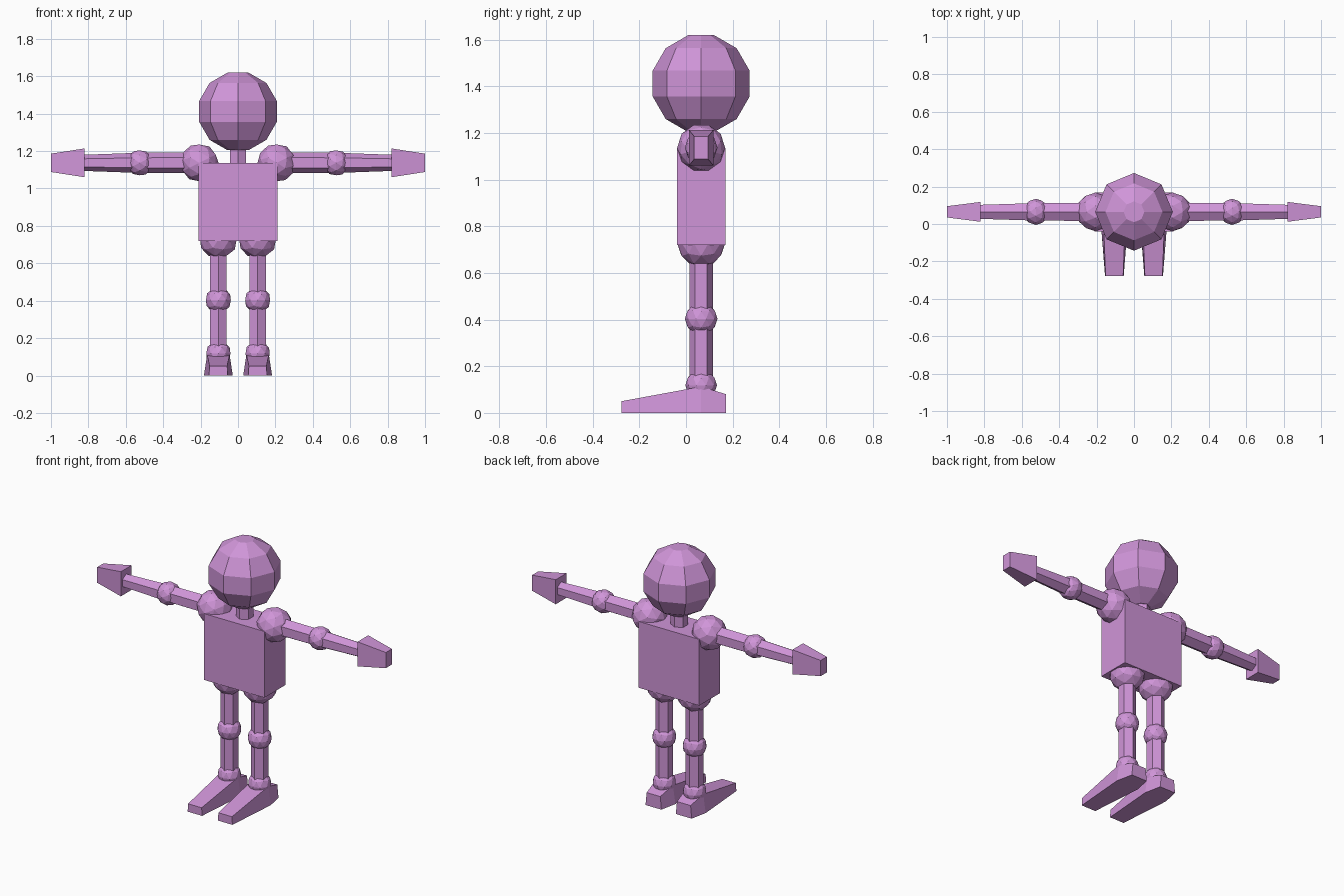
import bpy, bmesh, math
from mathutils import Matrix, Vector

if "Cube" in bpy.data.objects:
    bpy.data.objects.remove(bpy.data.objects["Cube"])

AXIS_Y = 0.065      # depth of the body axis
ARM_Z = 1.137       # height of the arms
LEG_X = 0.105       # sideways offset of the legs

skin = bpy.data.materials.new("orchid")
skin.diffuse_color = (0.63, 0.30, 0.69, 1)
skin.use_nodes = True
skin.node_tree.nodes["Principled BSDF"].inputs["Base Color"].default_value = skin.diffuse_color


def finish(name, bm):
    bmesh.ops.recalc_face_normals(bm, faces=bm.faces[:])
    me = bpy.data.meshes.new(name)
    bm.to_mesh(me)
    bm.free()
    me.materials.append(skin)
    ob = bpy.data.objects.new(name, me)
    bpy.context.collection.objects.link(ob)
    return ob


def loft(name, rings):
    """Join rings of points with quads and close both ends."""
    bm = bmesh.new()
    loops = [[bm.verts.new(p) for p in ring] for ring in rings]
    n = len(loops[0])
    for a, b in zip(loops, loops[1:]):
        for i in range(n):
            j = (i + 1) % n
            bm.faces.new((a[i], a[j], b[j], b[i]))
    bm.faces.new(loops[0])
    bm.faces.new(loops[-1])
    return finish(name, bm)


def ball(name, centre, r, along_x=False):
    bm = bmesh.new()
    m = Matrix.Translation(centre)
    if along_x:
        m = m @ Matrix.Rotation(math.pi / 2, 4, 'Y')
    bmesh.ops.create_icosphere(bm, subdivisions=2, radius=r, matrix=m)
    return finish(name, bm)


def turn(centre, r, n, along_x=False):
    """Ring of n points, first corner on +y (upright) or +z (sideways)."""
    pts = []
    for i in range(n):
        a = 2 * math.pi * i / n
        s, c = r * math.sin(a), r * math.cos(a)
        pts.append(Vector(centre) + Vector((0, s, c) if along_x else (s, c, 0)))
    return pts


def rect_x(x, hy, hz):
    return [(x, AXIS_Y + a * hy, ARM_Z + b * hz)
            for a, b in ((-1, -1), (1, -1), (1, 1), (-1, 1))]


# Head: faceted ball with eight sides
loft("head", [turn((0, AXIS_Y, 1.412 + 0.215 * math.sin(math.radians(t))),
                   0.215 * math.cos(math.radians(t)), 8)
              for t in (-75, -45, -15, 15, 45, 75)])

# Neck and torso
loft("neck", [turn((0, AXIS_Y, z), 0.05, 6) for z in (1.12, 1.23)])
loft("torso", [[(a * 0.21, AXIS_Y + b * 0.104, z)
                for a, b in ((-1, -1), (1, -1), (1, 1), (-1, 1))]
               for z in (0.72, 1.135)])

for side, s in (("left", 1), ("right", -1)):
    # Arm
    ball(side + "_shoulder", (s * 0.207, AXIS_Y, ARM_Z), 0.103, True)
    ball(side + "_elbow", (s * 0.525, AXIS_Y, ARM_Z), 0.07, True)
    for part, x0, r0, x1, r1 in (("upper_arm", 0.22, 0.056, 0.525, 0.054),
                                 ("forearm", 0.525, 0.054, 0.83, 0.043)):
        loft(f"{side}_{part}", [turn((s * x0, AXIS_Y, ARM_Z), r0, 6, True),
                                turn((s * x1, AXIS_Y, ARM_Z), r1, 6, True)])
    loft(side + "_hand", [rect_x(s * 0.82, 0.053, 0.077),
                          rect_x(s * 1.0, 0.03, 0.049)])

    # Leg
    x = s * LEG_X
    ball(side + "_hip", (x, AXIS_Y, 0.728), 0.103)
    ball(side + "_knee", (x, AXIS_Y, 0.403), 0.07)
    ball(side + "_ankle", (x, AXIS_Y, 0.118), 0.068)
    for part, z0, z1 in (("thigh", 0.70, 0.403), ("shin", 0.403, 0.12)):
        loft(f"{side}_{part}", [turn((x, AXIS_Y, z), 0.051, 6) for z in (z0, z1)])

    # Foot: sections from toe to heel (depth, sole half width, top half width, height)
    loft(side + "_foot", [[(x - b, y, 0), (x + b, y, 0), (x + t, y, h), (x - t, y, h)]
                          for y, b, t, h in ((-0.277, 0.05, 0.047, 0.05),
                                             (AXIS_Y, 0.077, 0.06, 0.113),
                                             (0.172, 0.055, 0.047, 0.08))])
